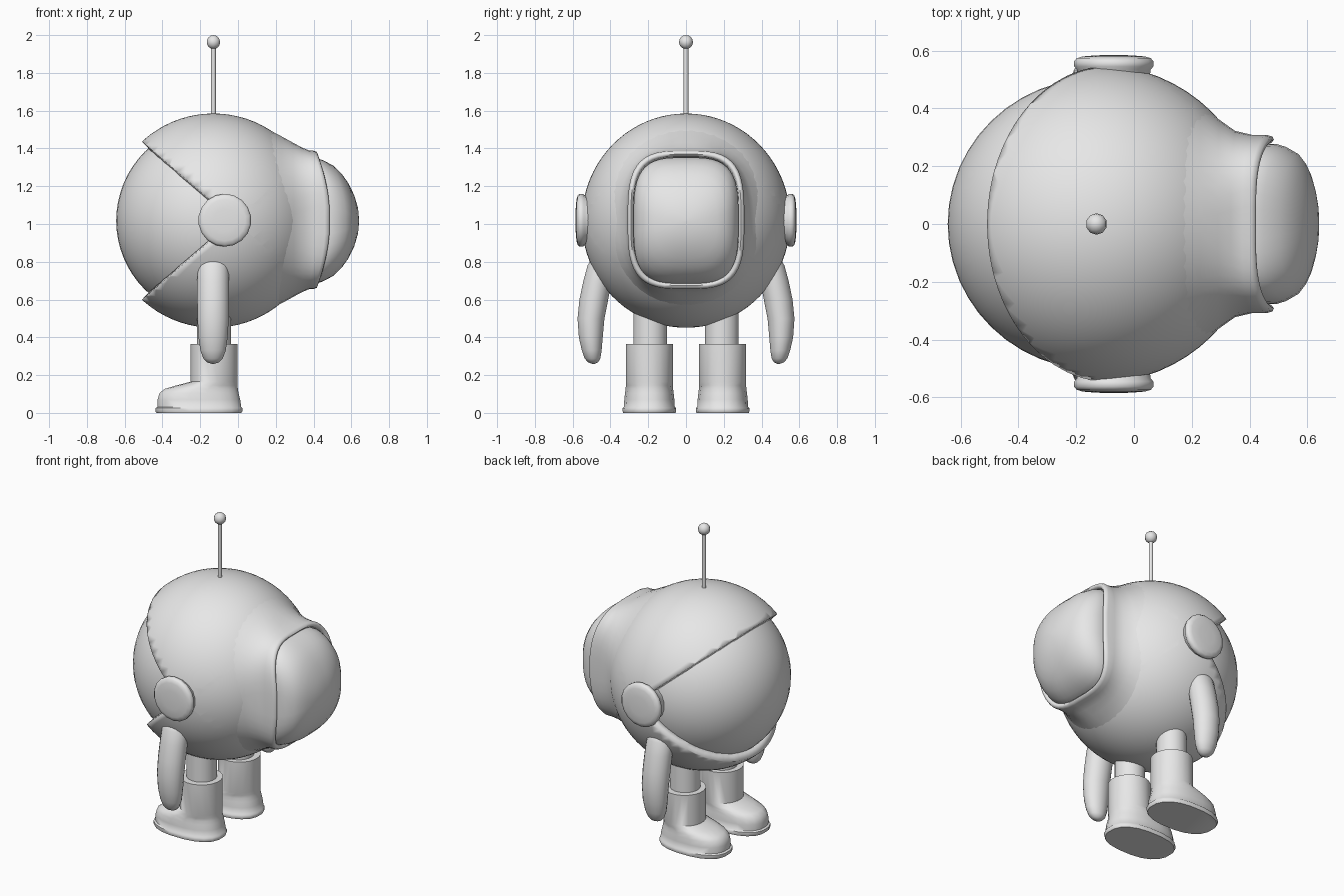
import bpy, bmesh, math
from mathutils import Vector, Matrix

if "Cube" in bpy.data.objects:
    bpy.data.objects.remove(bpy.data.objects["Cube"])

grey = bpy.data.materials.new("plain_grey")
grey.diffuse_color = (0.8, 0.8, 0.8, 1)
grey.use_nodes = True
grey.node_tree.nodes["Principled BSDF"].inputs["Base Color"].default_value = grey.diffuse_color
CX, CZ = -0.13, 1.018          # centre of the round body


def finish(name, bm, angle=40):
    bmesh.ops.recalc_face_normals(bm, faces=bm.faces)
    me = bpy.data.meshes.new(name)
    bm.to_mesh(me)
    bm.free()
    me.materials.append(grey)
    ob = bpy.data.objects.new(name, me)
    bpy.context.collection.objects.link(ob)
    bpy.ops.object.select_all(action='DESELECT')
    ob.select_set(True)
    bpy.context.view_layer.objects.active = ob
    bpy.ops.object.shade_smooth_by_angle(angle=math.radians(angle))
    return ob


def loft(name, rings, angle=40, cap_start=True, cap_end=True):
    bm = bmesh.new()
    vs = [[bm.verts.new(p) for p in r] for r in rings]
    n = len(rings[0])
    for a, b in zip(vs, vs[1:]):
        for i in range(n):
            j = (i + 1) % n
            bm.faces.new((a[i], a[j], b[j], b[i]))
    if cap_start:
        bm.faces.new(vs[0])
    if cap_end:
        bm.faces.new(vs[-1])
    return finish(name, bm, angle)


def oval(n, a, b, power=2.0):
    """Superellipse outline with half sizes a and b."""
    pts = []
    for i in range(n):
        t = 2 * math.pi * (i + 0.5) / n
        c, s = math.cos(t), math.sin(t)
        pts.append((a * math.copysign(abs(c) ** (2 / power), c),
                    b * math.copysign(abs(s) ** (2 / power), s)))
    return pts


def ball(bm, centre, radii, seg, rows):
    m = Matrix.Translation(centre) @ Matrix.Diagonal((*radii, 1))
    bmesh.ops.create_uvsphere(bm, u_segments=seg, v_segments=rows, radius=1, matrix=m)


# Face globe
bm = bmesh.new()
ball(bm, (CX, 0, CZ), (0.515, 0.505, 0.515), 48, 32)
finish("visor_globe", bm)

# Body shell with a wedge-shaped opening towards -x
bm = bmesh.new()
ball(bm, (CX, 0, CZ), (0.562, 0.552, 0.567), 64, 40)
apex, slope = -0.02, 0.857
for s in (1, -1):
    bmesh.ops.bisect_plane(bm, geom=bm.verts[:] + bm.edges[:] + bm.faces[:], dist=1e-5,
                           plane_co=(apex, 0, CZ), plane_no=(slope, 0, s))
gone = [f for f in bm.faces
        if f.calc_center_median().x < apex - abs(f.calc_center_median().z - CZ) / slope]
bmesh.ops.delete(bm, geom=gone, context='FACES')
shell = finish("body_shell", bm)
solid = shell.modifiers.new("thickness", 'SOLIDIFY')
solid.thickness = 0.06
solid.offset = -1

# Flared collar at the back: a circle blending into a rounded-rectangle rim
N = 48
RZ = 1.022


def collar_ring(x, hy, hz, power, bow):
    return [Vector((x - bow * (z / hz) ** 2, y, RZ + z)) for y, z in oval(N, hy, hz, power)]


loft("back_collar", [
    collar_ring(0.17, 0.462, 0.475, 2.0, 0.0),
    collar_ring(0.23, 0.415, 0.443, 2.05, 0.0),
    collar_ring(0.295, 0.362, 0.41, 2.3, 0.005),
    collar_ring(0.35, 0.323, 0.385, 2.8, 0.015),
    collar_ring(0.41, 0.309, 0.368, 3.3, 0.035),
    collar_ring(0.462, 0.309, 0.366, 3.4, 0.06),
    collar_ring(0.482, 0.303, 0.36, 3.4, 0.065),
    collar_ring(0.487, 0.292, 0.348, 3.4, 0.065),
    collar_ring(0.478, 0.281, 0.337, 3.4, 0.065),
    collar_ring(0.44, 0.275, 0.33, 3.4, 0.065),
], 60, cap_start=False)

# Bulging back pack: stacked outlines shrinking towards the crown
dome = [(0.44, 1.0, 3.4), (0.495, 1.0, 3.4), (0.53, 0.96, 3.3), (0.572, 0.87, 3.1),
        (0.598, 0.74, 2.8), (0.615, 0.6, 2.6), (0.63, 0.4, 2.4), (0.639, 0.2, 2.2),
        (0.641, 0.02, 2.0)]
loft("back_pack", [
    [Vector((x - 0.088 * (z / 0.335) ** 2, y, RZ - 0.005 + z))
     for y, z in oval(N, 0.278 * s, 0.335 * s, p)] for x, s, p in dome], 60)

# Antenna
loft("antenna_rod", [[Vector((CX + x, y, z)) for x, y in oval(10, 0.013, 0.013)]
                     for z in (1.54, 1.95)])
bm = bmesh.new()
ball(bm, (CX, 0, 1.963), (0.037, 0.037, 0.037), 10, 8)
finish("antenna_tip", bm, 60)

disc = [(0.50, 0.125), (0.535, 0.13), (0.545, 0.139), (0.563, 0.14), (0.574, 0.13),
        (0.58, 0.11), (0.584, 0.06), (0.585, 0.01)]
# Arm sections: height, sideways centre, half depth (x), half width (y)
arm = [(0.84, 0.435, 0.07, 0.055), (0.78, 0.45, 0.083, 0.072), (0.70, 0.468, 0.085, 0.076),
       (0.60, 0.488, 0.085, 0.077), (0.50, 0.503, 0.084, 0.072), (0.40, 0.504, 0.078, 0.064),
       (0.33, 0.499, 0.068, 0.053), (0.288, 0.495, 0.052, 0.042), (0.268, 0.492, 0.033, 0.027),
       (0.260, 0.490, 0.008, 0.007)]
# Boot sections: height, toe x, heel x, half width, squareness
boot = [(0.0, -0.433, 0.02, 0.14, 2.4), (0.008, -0.44, 0.025, 0.143, 2.4),
        (0.026, -0.44, 0.025, 0.143, 2.4), (0.032, -0.428, 0.019, 0.136, 2.4),
        (0.07, -0.428, 0.014, 0.134, 2.4), (0.105, -0.418, 0.005, 0.13, 2.4),
        (0.127, -0.39, 0.001, 0.127, 2.3), (0.145, -0.33, 0.0, 0.126, 2.1),
        (0.165, -0.252, 0.0, 0.126, 2.0), (0.365, -0.252, 0.0, 0.126, 2.0)]

for side, s in (("left", 1), ("right", -1)):
    # Ear disc hiding the hinge of the opening
    loft(side + "_ear_disc", [[Vector((-0.07 + x, s * y, 1.02 + z)) for x, z in oval(18, r, r)]
                              for y, r in disc], 50)
    # Drooping arm
    loft(side + "_arm", [[Vector((-0.132 + x, s * (c + y), z)) for x, y in oval(20, a, b)]
                         for z, c, a, b in arm], 70)
    # Leg
    loft(side + "_leg", [[Vector((-0.127 + x, s * (0.19 + y), z)) for x, y in oval(20, 0.09, 0.09)]
                         for z in (0.3, 0.62)])
    # Boot with sole
    loft(side + "_boot", [[Vector(((t + h) / 2 + x, s * (0.194 + y), z))
                           for x, y in oval(20, (h - t) / 2, w, p)]
                          for z, t, h, w, p in boot], 50)
